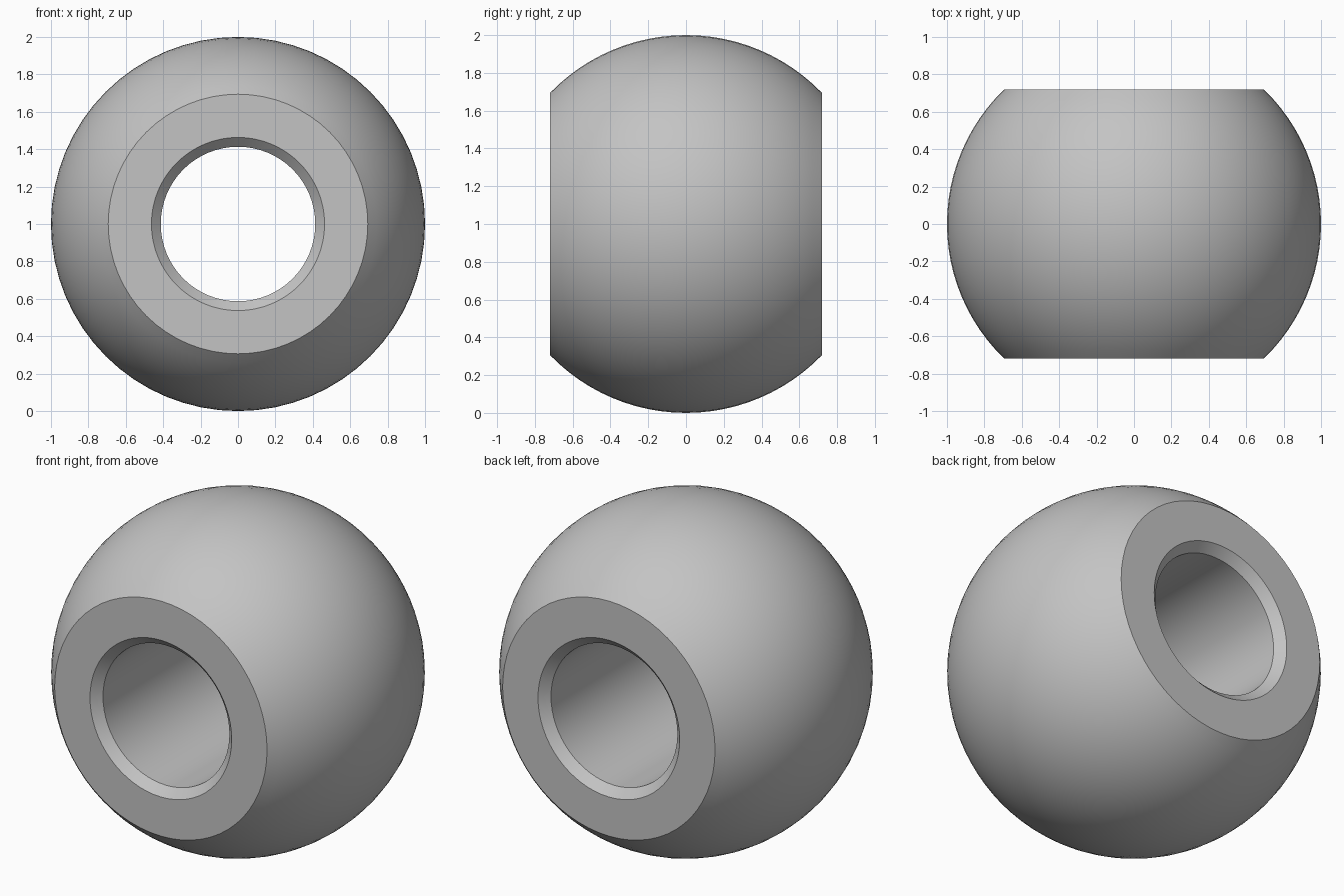
import bpy
import bmesh
from math import asin, cos, sin, radians, pi
from mathutils import Matrix, Vector

cube = bpy.data.objects.get("Cube")
if cube:
    bpy.data.objects.remove(cube, do_unlink=True)

RADIUS = 1.0
HALF_WIDTH = 0.72      # flats at each end of the bore
BORE = 0.413
CHAMFER = 0.05
SEGMENTS = 64
ARC_STEPS = 24

steel = bpy.data.materials.new("grey_steel")
steel.use_nodes = True
grey = (0.55, 0.55, 0.55, 1)
steel.diffuse_color = grey
steel.node_tree.nodes["Principled BSDF"].inputs["Base Color"].default_value = grey

# Closed cross-section as (radius, y): spherical arc, then chamfered bore
limit = asin(HALF_WIDTH / RADIUS)
angles = [limit * (2 * i / ARC_STEPS - 1) for i in range(ARC_STEPS + 1)]
profile = [(RADIUS * cos(a), RADIUS * sin(a)) for a in angles]
profile += [(BORE + CHAMFER, HALF_WIDTH), (BORE, HALF_WIDTH - CHAMFER),
            (BORE, CHAMFER - HALF_WIDTH), (BORE + CHAMFER, -HALF_WIDTH)]

# Revolve the section around the bore axis
bm = bmesh.new()
verts = [bm.verts.new((r, y, 0)) for r, y in profile]
edges = [bm.edges.new((v, verts[i - 1])) for i, v in enumerate(verts)]
bmesh.ops.spin(bm, geom=verts + edges, cent=(0, 0, 0), axis=(0, 1, 0),
               angle=2 * pi, steps=SEGMENTS, use_merge=False)
bmesh.ops.remove_doubles(bm, verts=bm.verts[:], dist=0.0005)
bmesh.ops.recalc_face_normals(bm, faces=bm.faces[:])
bmesh.ops.translate(bm, verts=bm.verts[:], vec=(0, 0, RADIUS))

mesh = bpy.data.meshes.new("bored_ball")
bm.to_mesh(mesh)
bm.free()
mesh.materials.append(steel)
ball = bpy.data.objects.new("bored_ball", mesh)
bpy.context.collection.objects.link(ball)

# Smooth sphere and bore, crisp flats and chamfers
bpy.ops.object.select_all(action='DESELECT')
ball.select_set(True)
bpy.context.view_layer.objects.active = ball
bpy.ops.object.shade_smooth_by_angle(angle=radians(30))
